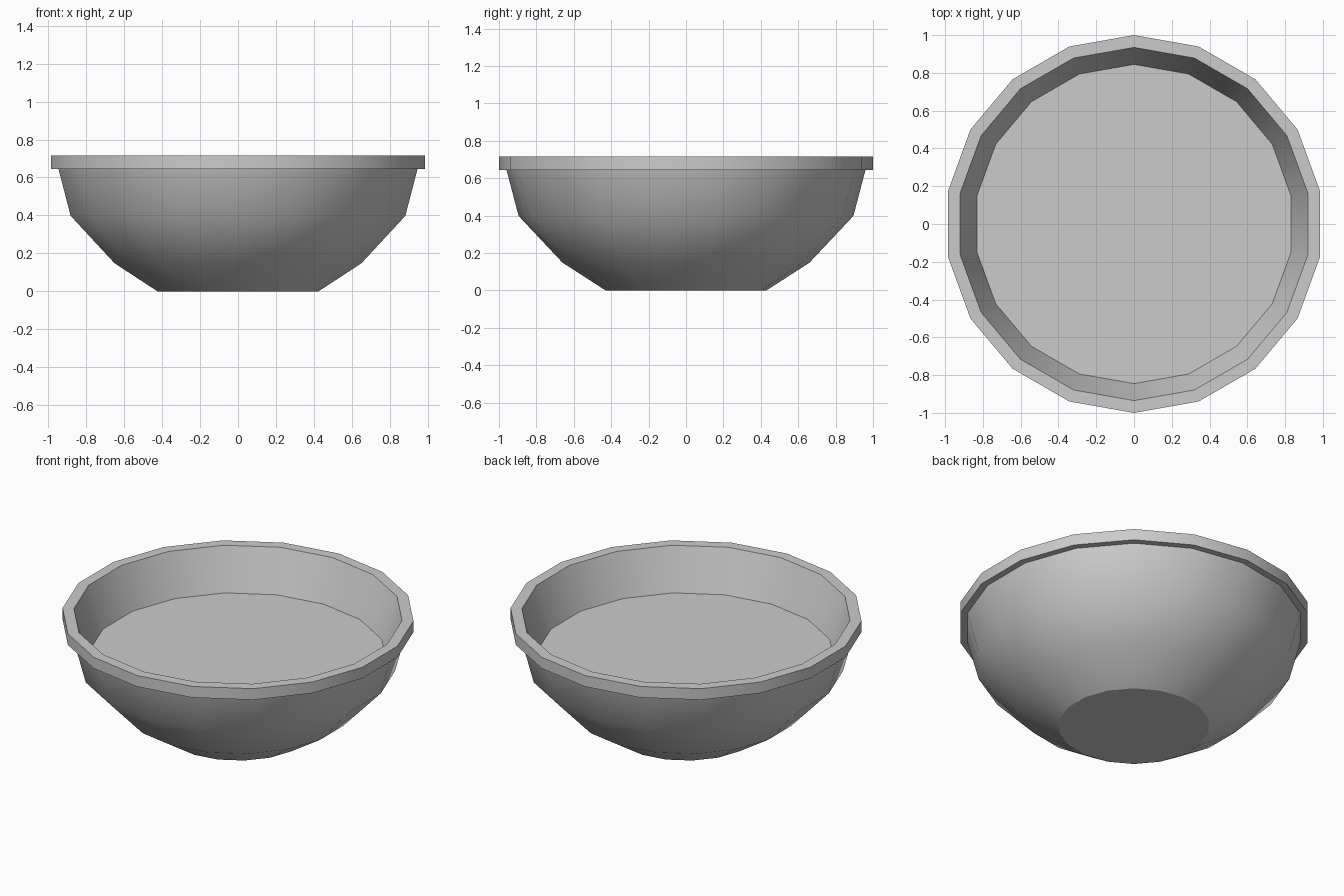
import bpy, bmesh, math

if "Cube" in bpy.data.objects:
    bpy.data.objects.remove(bpy.data.objects["Cube"])

SIDES = 18
# Cross-section (radius, height): base, outer wall, rim, inner wall, inner floor
PROFILE = [(0.43, 0), (0.66, 0.148), (0.895, 0.398), (0.96, 0.645),
           (1.0, 0.645), (1.0, 0.715), (0.935, 0.715), (0.845, 0.458)]

bm = bmesh.new()
rings = []
for r, z in PROFILE:
    ring = []
    for i in range(SIDES):
        a = math.pi / 2 + math.tau * i / SIDES
        ring.append(bm.verts.new((r * math.cos(a), r * math.sin(a), z)))
    rings.append(ring)

# Walls between neighbouring rings
for low, high in zip(rings, rings[1:]):
    for i in range(SIDES):
        j = (i + 1) % SIDES
        bm.faces.new((low[i], low[j], high[j], high[i]))

# Foot and inner floor
bm.faces.new(rings[0][::-1])
bm.faces.new(rings[-1])
bmesh.ops.recalc_face_normals(bm, faces=bm.faces)

mesh = bpy.data.meshes.new("bowl")
bm.to_mesh(mesh)
bm.free()
bowl = bpy.data.objects.new("bowl", mesh)
bpy.context.collection.objects.link(bowl)

# Smooth wall, crisp rim and foot
bpy.context.view_layer.objects.active = bowl
bowl.select_set(True)
bpy.ops.object.shade_smooth_by_angle(angle=math.radians(31))
